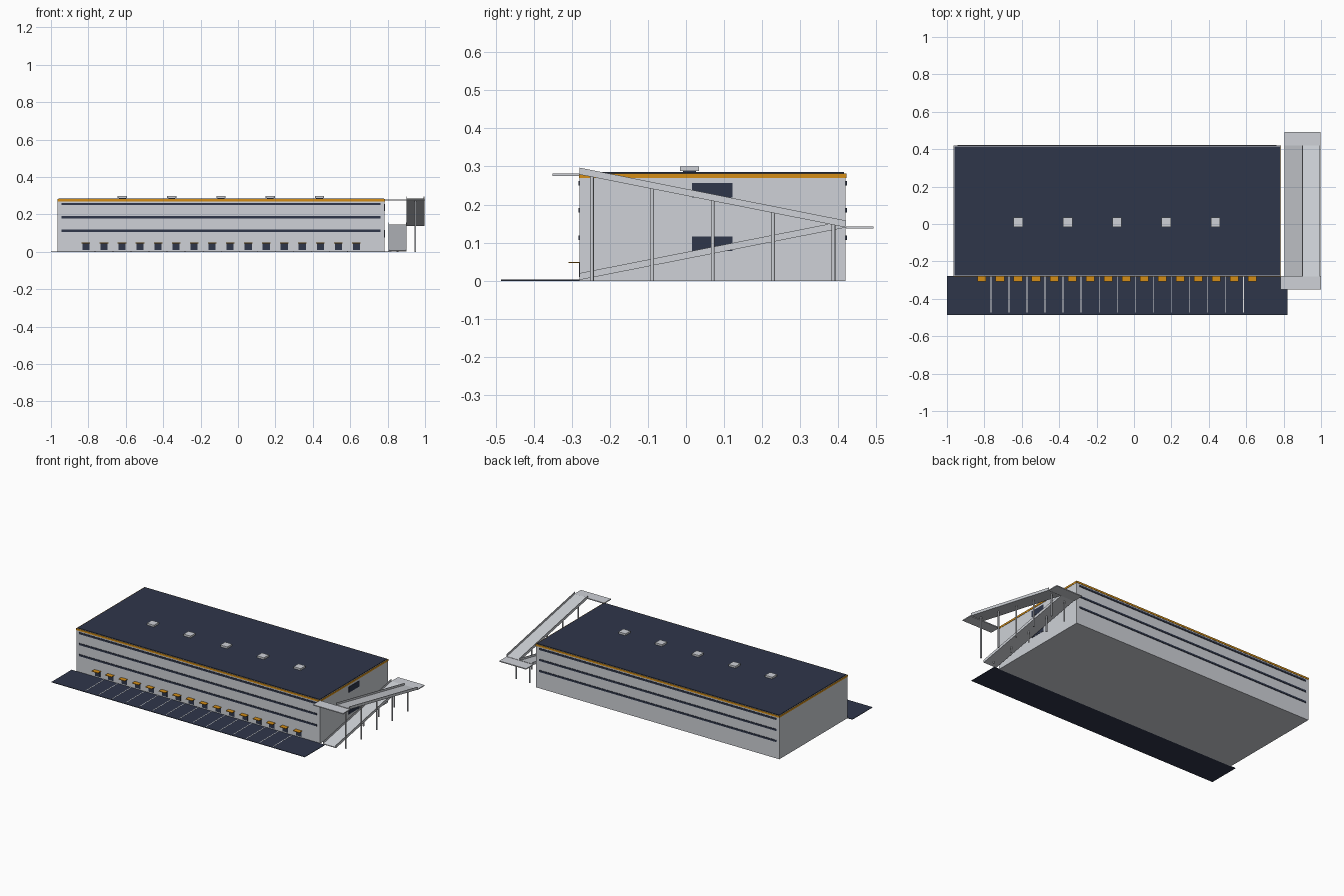
import bpy, math

if "Cube" in bpy.data.objects:
    bpy.data.objects.remove(bpy.data.objects["Cube"])


def material(name, r, g, b):
    m = bpy.data.materials.new(name)
    m.diffuse_color = (r, g, b, 1)
    m.use_nodes = True
    m.node_tree.nodes["Principled BSDF"].inputs["Base Color"].default_value = m.diffuse_color
    return m


LIGHT = material("light grey", 0.62, 0.64, 0.68)
NAVY = material("dark navy", 0.028, 0.037, 0.068)
ORANGE = material("amber", 0.66, 0.27, 0.008)
WHITE = material("white", 0.9, 0.9, 0.9)


def mesh(name, verts, faces, mat):
    me = bpy.data.meshes.new(name)
    me.from_pydata(verts, [], faces)
    me.materials.append(mat)
    ob = bpy.data.objects.new(name, me)
    bpy.context.collection.objects.link(ob)
    return ob


FACES = [(0, 3, 2, 1), (4, 5, 6, 7), (0, 1, 5, 4),
         (1, 2, 6, 5), (2, 3, 7, 6), (3, 0, 4, 7)]


def beam(name, x0, x1, y0, y1, za, zb, h, mat):
    """Box whose underside runs from za at y0 to zb at y1, with height h."""
    low = [(x0, y0, za), (x1, y0, za), (x1, y1, zb), (x0, y1, zb)]
    return mesh(name, low + [(x, y, z + h) for x, y, z in low], FACES, mat)


def box(name, x0, x1, y0, y1, z0, z1, mat):
    return beam(name, x0, x1, y0, y1, z0, z0, z1 - z0, mat)


X0, X1, Y0, Y1 = -0.964, 0.784, -0.279, 0.419

# Hall with amber fascia and roof
box("hall_walls", X0, X1, Y0, Y1, 0, 0.281, LIGHT)
box("roof", X0 + 0.004, X1 - 0.004, Y0 + 0.004, Y1 - 0.004, 0.279, 0.285, NAVY)
e = 0.002
box("fascia_front", X0 - e, X1 + e, Y0 - e, Y0, 0.270, 0.282, ORANGE)
box("fascia_back", X0 - e, X1 + e, Y1, Y1 + e, 0.270, 0.282, ORANGE)
box("fascia_left", X0 - e, X0, Y0, Y1, 0.270, 0.282, ORANGE)
box("fascia_right", X1, X1 + e, Y0, Y1, 0.270, 0.282, ORANGE)

# Long window strips on front and back
for z in (0.113, 0.185, 0.256):
    box("window_strip_front", -0.945, 0.762, Y0 - 0.003, Y0, z - 0.006, z + 0.006, NAVY)
    box("window_strip_back", -0.945, 0.762, Y1, Y1 + 0.003, z - 0.006, z + 0.006, NAVY)

# Rooftop vents
for i in range(5):
    x = -0.618 + i * 0.2635
    box("vent_base", x - 0.018, x + 0.018, -0.008, 0.026, 0.284, 0.288, NAVY)
    box("vent_cap", x - 0.025, x + 0.025, -0.016, 0.034, 0.288, 0.300, LIGHT)

# Loading yard, dock doors, canopies and bay lines
box("yard", -1.0, 0.82, -0.486, Y0, 0, 0.003, NAVY)
STEP = 0.0964
for i in range(16):
    x = -0.813 + i * STEP
    box("dock_door", x - 0.019, x + 0.019, Y0 - 0.002, Y0, 0.010, 0.046, NAVY)
    box("dock_canopy", x - 0.023, x + 0.023, -0.308, Y0, 0.046, 0.049, ORANGE)
    if i < 15:
        c = x + STEP / 2
        box("bay_line", c - 0.002, c + 0.002, -0.474, Y0, 0.003, 0.0036, WHITE)

# Side doors onto the ramps
box("lower_side_door", X1, X1 + 0.002, 0.016, 0.122, 0.078, 0.116, NAVY)
box("upper_side_door", X1, X1 + 0.002, 0.016, 0.122, 0.218, 0.256, NAVY)


# Switchback ramps with side curbs and posts
def ramp(name, x0, x1, za, zb):
    beam(name + "_deck", x0, x1, -0.28, 0.42, za, zb, 0.005, LIGHT)
    for x in (x0, x1 - 0.003):
        beam(name + "_curb", x, x + 0.003, -0.28, 0.42, za, zb, 0.018, LIGHT)
    for i in range(5):
        y = -0.247 + i * 0.1585
        top = za + (zb - za) * (y + 0.28) / 0.70 + 0.004
        bpy.ops.mesh.primitive_cylinder_add(
            vertices=10, radius=0.005, depth=top,
            location=((x0 + x1) / 2, y, top / 2))
        post = bpy.context.object
        post.name = name + "_post"
        post.data.materials.append(LIGHT)
        bpy.ops.object.shade_smooth_by_angle(angle=math.radians(40))


ramp("lower_ramp", 0.805, 0.900, 0.002, 0.140)
ramp("upper_ramp", 0.900, 0.996, 0.279, 0.140)
box("back_landing", 0.805, 0.996, 0.42, 0.492, 0.137, 0.143, LIGHT)
box("top_landing", 0.784, 1.0, -0.350, -0.279, 0.275, 0.281, LIGHT)
